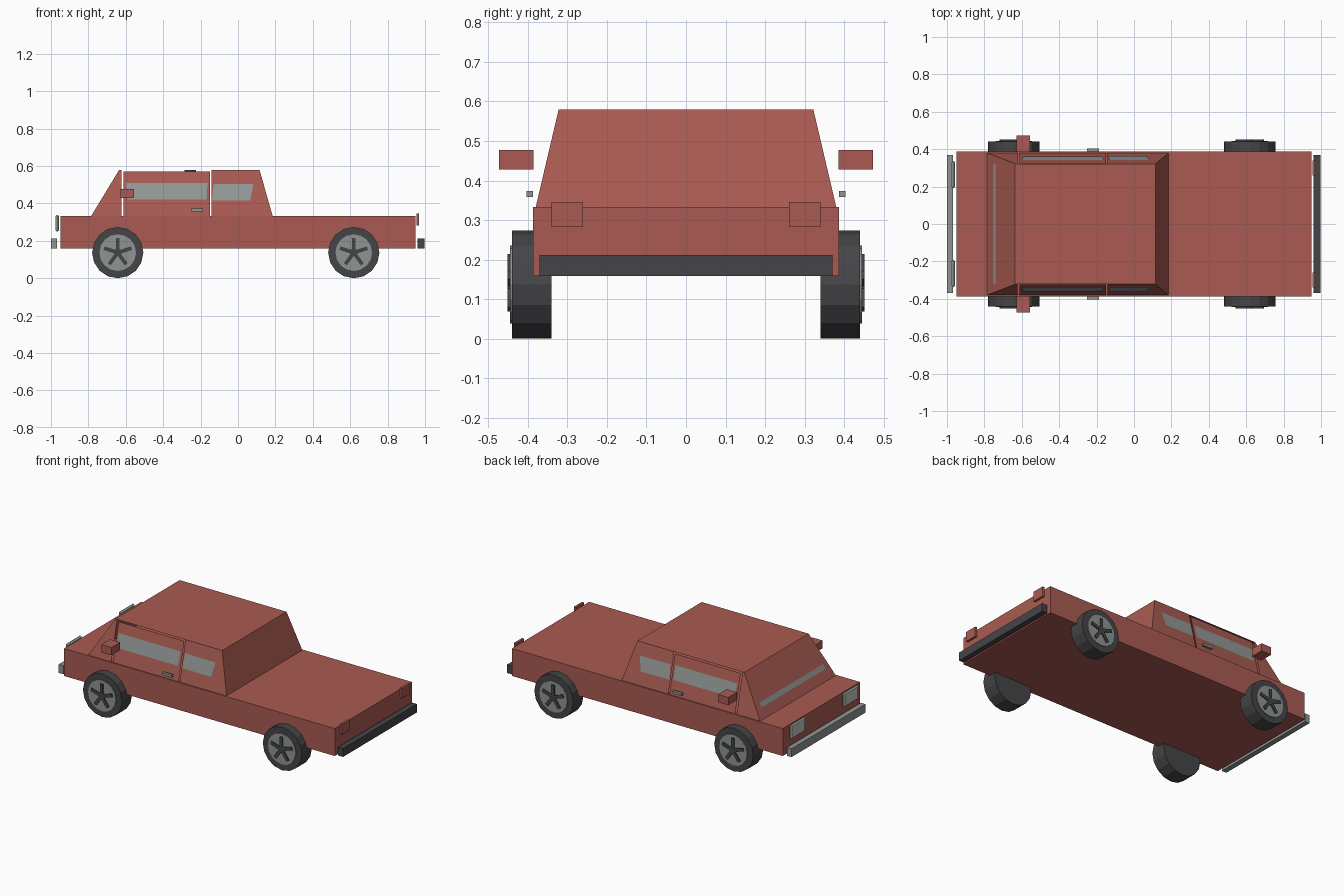
import bpy, bmesh, math
from mathutils import Matrix

if "Cube" in bpy.data.objects:
    bpy.data.objects.remove(bpy.data.objects["Cube"])


def material(name, rgb):
    m = bpy.data.materials.new(name)
    m.diffuse_color = (*rgb, 1)
    m.use_nodes = True
    m.node_tree.nodes["Principled BSDF"].inputs["Base Color"].default_value = m.diffuse_color
    return m


RED = material("red_paint", (0.40, 0.105, 0.085))
DARK = material("dark_rubber", (0.06, 0.06, 0.066))
GREY = material("grey_metal", (0.27, 0.30, 0.29))
GLASS = material("window_glass", (0.29, 0.32, 0.31))
LAMP = material("lamp_white", (0.52, 0.56, 0.50))


def finish(name, bm, mat):
    me = bpy.data.meshes.new(name)
    bm.to_mesh(me)
    bm.free()
    me.materials.append(mat)
    ob = bpy.data.objects.new(name, me)
    bpy.context.collection.objects.link(ob)
    return ob


def box(name, x, y, z, mat):
    """Box from (min, max) pairs."""
    bm = bmesh.new()
    bmesh.ops.create_cube(bm, size=1)
    for v in bm.verts:
        v.co = [a + (b - a) * (c + 0.5) for (a, b), c in zip((x, y, z), v.co)]
    return finish(name, bm, mat)


def faces(name, polys, mat):
    bm = bmesh.new()
    for p in polys:
        bm.faces.new([bm.verts.new(c) for c in p])
    bmesh.ops.remove_doubles(bm, verts=bm.verts, dist=1e-5)
    return finish(name, bm, mat)


# Cabin measurements
Z0, Z1 = 0.333, 0.58


def wall(s, x, z, out=0.0):
    """Point on the sloping cabin side."""
    return (x, s * (0.38 - 0.058 * (z - Z0) / (Z1 - Z0) + out), z)


def side(s, pts, out=0.0):
    p = [wall(s, x, z, out) for x, z in pts]
    return p if s < 0 else p[::-1]


# Lower body
box("body", (-0.95, 0.95), (-0.387, 0.387), (0.159, Z0), RED)

# Cabin shell: windscreen panel, roof, rear panel, pillars and rear quarters
fb, ft, rt, rb = (-0.785, Z0), (-0.635, Z1), (0.115, Z1), (0.185, Z0)
shell = [[wall(-1, *a), wall(-1, *b), wall(1, *b), wall(1, *a)]
         for a, b in ((ft, fb), (rt, ft), (rb, rt))]
for s in (-1, 1):
    shell.append(side(s, [fb, (-0.622, Z0), (-0.622, Z1), ft]))
    shell.append(side(s, [(-0.143, Z0), rb, rt, (-0.143, Z1)]))
faces("cabin", shell, RED)

# Strip low on the windscreen
strip = []
for x in (-0.752, -0.736):
    z = Z0 + (x + 0.785) / 0.15 * (Z1 - Z0)
    strip.append((x - 0.003, z + 0.002))
(a, az), (b, bz) = strip
faces("windscreen_strip", [[(a, 0.32, az), (a, -0.32, az), (b, -0.32, bz), (b, 0.32, bz)]], GREY)

# Roof lamp seen through the door gap
box("cabin_lamp", (-0.285, -0.225), (-0.03, 0.03), (0.57, 0.579), DARK)

for s, tag in ((-1, "right"), (1, "left")):
    # Doors and windows
    faces("door_" + tag, [side(s, [(-0.611, Z0), (-0.15, Z0), (-0.15, 0.570), (-0.611, 0.570)])], RED)
    faces("door_window_" + tag,
          [side(s, [(-0.59, 0.422), (-0.168, 0.422), (-0.163, 0.508), (-0.60, 0.508)], 0.003)], GLASS)
    faces("quarter_window_" + tag,
          [side(s, [(-0.139, 0.417), (0.065, 0.415), (0.082, 0.503), (-0.130, 0.505)], 0.003)], GLASS)

    def span(p, q):
        return tuple(sorted((s * p, s * q)))

    # Handles, mirrors and lamps
    box("door_handle_" + tag, (-0.25, -0.186), span(0.387, 0.403), (0.358, 0.374), GREY)
    box("mirror_" + tag, (-0.628, -0.556), span(0.386, 0.473), (0.428, 0.477), RED)
    box("tail_light_" + tag, (0.954, 0.968), span(0.26, 0.34), (0.283, 0.346), RED)
    lamp = box("headlight_" + tag, (-0.975, -0.957), span(0.193, 0.337), (0.25, 0.338), LAMP)
    bev = lamp.modifiers.new("bevel", "BEVEL")
    bev.width, bev.segments = 0.006, 1

# Bumpers
box("front_bumper", (-1.0, -0.967), (-0.37, 0.37), (0.159, 0.212), GREY)
box("rear_bumper", (0.96, 0.996), (-0.37, 0.37), (0.159, 0.212), DARK)


def disc(name, x, s, r, y0, y1, mat):
    """16-sided cylinder along y."""
    bm = bmesh.new()
    m = Matrix.Translation((x, s * (y0 + y1) / 2, 0.137)) @ Matrix.Rotation(math.pi / 2, 4, "X")
    bmesh.ops.create_cone(bm, cap_ends=True, segments=16, radius1=r, radius2=r,
                          depth=y1 - y0, matrix=m)
    return finish(name, bm, mat)


# Wheels with five dark spokes over a grey rim
for x, end in ((-0.643, "front"), (0.619, "rear")):
    for s, tag in ((-1, "right"), (1, "left")):
        n = end + "_" + tag
        disc("tyre_" + n, x, s, 0.137, 0.34, 0.44, DARK)
        disc("rim_" + n, x, s, 0.098, 0.42, 0.445, GREY)
        disc("hub_" + n, x, s, 0.022, 0.44, 0.452, DARK)
        bm = bmesh.new()
        for k in range(5):
            m = (Matrix.Translation((x, s * 0.446, 0.137))
                 @ Matrix.Rotation(k * math.tau / 5, 4, "Y")
                 @ Matrix.Translation((0, 0, 0.042))
                 @ Matrix.Diagonal((0.02, 0.012, 0.07, 1)))
            bmesh.ops.create_cube(bm, size=1, matrix=m)
        finish("spokes_" + n, bm, DARK)
